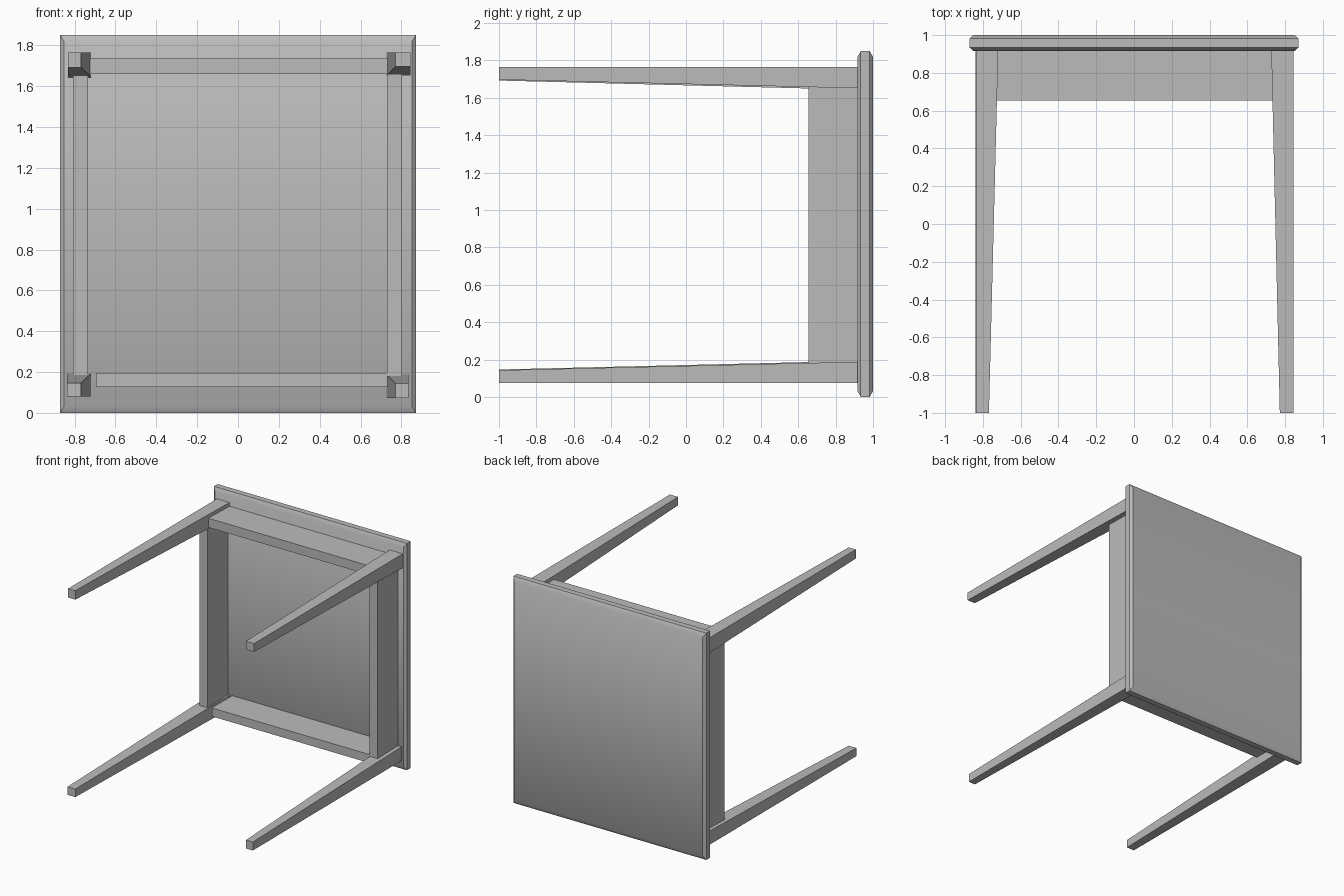
import bpy
import math

cube = bpy.data.objects.get("Cube")
if cube:
    bpy.data.objects.remove(cube, do_unlink=True)

grey = bpy.data.materials.new("plain grey")
grey.use_nodes = True
grey.diffuse_color = (0.5, 0.5, 0.5, 1)
grey.node_tree.nodes["Principled BSDF"].inputs["Base Color"].default_value = (0.5, 0.5, 0.5, 1)


def loft(name, rings):
    """Skin rectangles (y, x0, x1, z0, z1), ordered from front to back, and cap both ends."""
    verts, faces = [], []
    for y, x0, x1, z0, z1 in rings:
        verts += [(x0, y, z0), (x1, y, z0), (x1, y, z1), (x0, y, z1)]
    for r in range(len(rings) - 1):
        a = 4 * r
        for i in range(4):
            j = (i + 1) % 4
            faces.append((a + i, a + 4 + i, a + 4 + j, a + j))
    n = len(verts)
    faces += [(0, 1, 2, 3), (n - 1, n - 2, n - 3, n - 4)]
    mesh = bpy.data.meshes.new(name)
    mesh.from_pydata(verts, [], faces)
    mesh.materials.append(grey)
    obj = bpy.data.objects.new(name, mesh)
    bpy.context.collection.objects.link(obj)
    return obj


# Table top standing on its edge, with chamfered rims
W, H = 0.871, 1.85
CX, CZ = 0.02, 0.033
UNDER, BACK = 0.917, 1.0
inner = (-W + CX, W - CX, CZ, H - CZ)
outer = (-W, W, 0, H)
top = loft("table_top", [(UNDER, *inner), (UNDER + 0.017, *outer),
                         (BACK - 0.018, *outer), (BACK, *inner)])
bpy.ops.object.select_all(action='DESELECT')
top.select_set(True)
bpy.context.view_layer.objects.active = top
bpy.ops.object.shade_smooth_by_angle(angle=math.radians(30))

# Legs: straight outer faces, inner faces tapering towards the foot
# (outer x, foot inner x, root inner x, outer z, foot inner z, root inner z)
legs = {
    "upper_right_leg": (-0.833, -0.768, -0.719, 1.765, 1.692, 1.643),
    "upper_left_leg": (0.845, 0.772, 0.727, 1.765, 1.697, 1.651),
    "lower_right_leg": (-0.838, -0.768, -0.719, 0.081, 0.147, 0.193),
    "lower_left_leg": (0.834, 0.772, 0.727, 0.074, 0.143, 0.188),
}
for name, (xo, xf, xr, zo, zf, zr) in legs.items():
    loft(name, [(-1.0, *sorted((xo, xf)), *sorted((zo, zf))),
                (UNDER, *sorted((xo, xr)), *sorted((zo, zr)))])

# Aprons between the legs
aprons = {
    "upper_apron": (-0.725, 0.735, 1.66, 1.735),
    "lower_apron": (-0.695, 0.735, 0.127, 0.196),
    "right_apron": (-0.807, -0.734, 0.185, 1.655),
    "left_apron": (0.729, 0.802, 0.18, 1.66),
}
for name, box in aprons.items():
    loft(name, [(0.655, *box), (UNDER, *box)])
